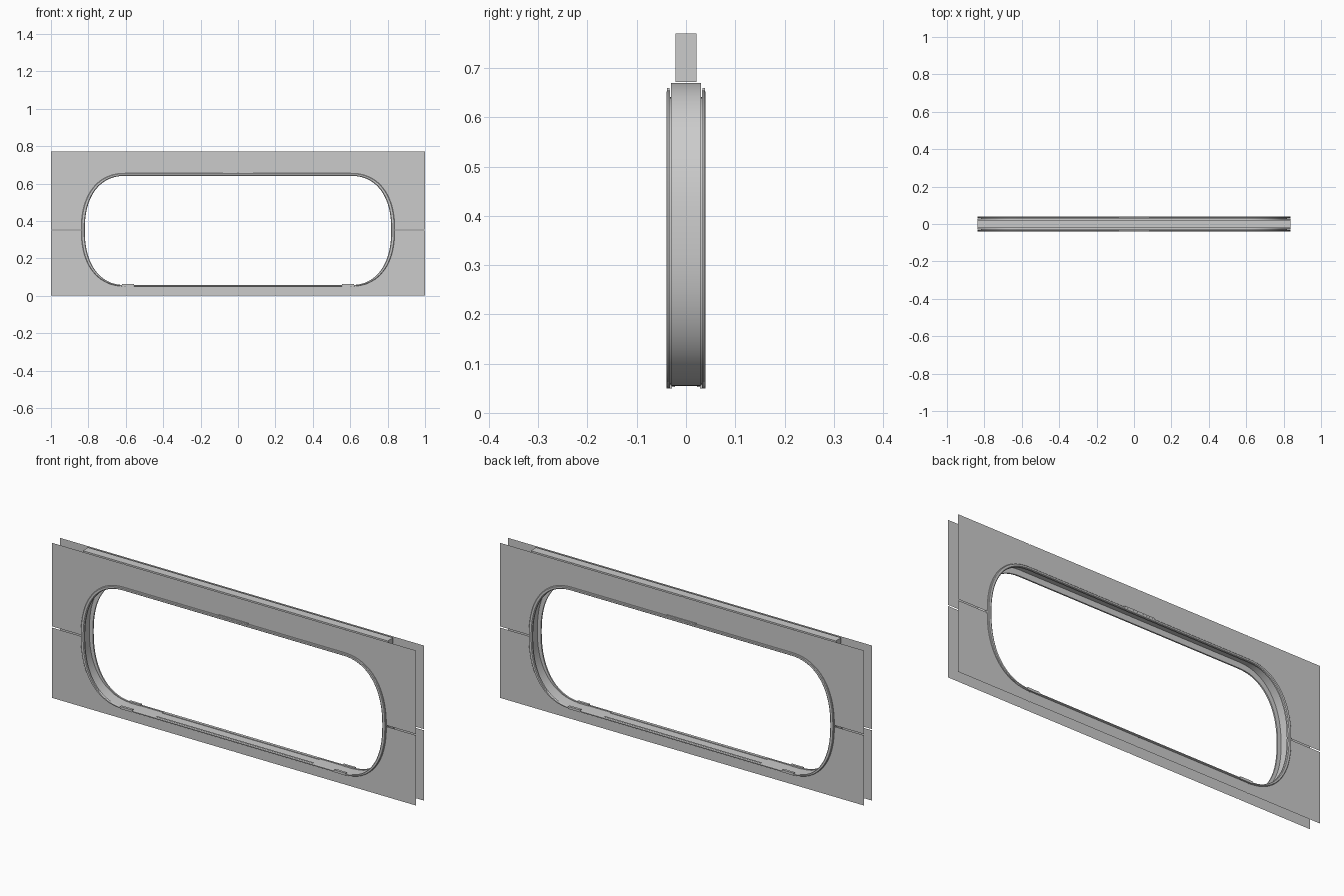
import bpy, bmesh, math

if "Cube" in bpy.data.objects:
    bpy.data.objects.remove(bpy.data.objects["Cube"])

ZC, XS, N = 0.352, 0.6, 2.3      # mid height, straight half length, corner squareness
HW, ZB, ZT = 0.838, 0.05, 0.655  # opening: half width, bottom, top
TOP, EDGE, PY, GAP = 0.77, 1.0, 0.032, 0.003


def make(name, verts, faces, smooth=False, recalc=True):
    me = bpy.data.meshes.new(name)
    me.from_pydata(verts, [], faces)
    bm = bmesh.new()
    bm.from_mesh(me)
    if recalc:
        bmesh.ops.recalc_face_normals(bm, faces=bm.faces)
    bm.to_mesh(me)
    bm.free()
    ob = bpy.data.objects.new(name, me)
    bpy.context.collection.objects.link(ob)
    if smooth:
        bpy.ops.object.select_all(action='DESELECT')
        ob.select_set(True)
        bpy.context.view_layer.objects.active = ob
        bpy.ops.object.shade_smooth_by_angle(angle=math.radians(35))
    return ob


def box(name, x0, x1, y0, y1, z0, z1):
    v = [(x, y, z) for x in (x0, x1) for y in (y0, y1) for z in (z0, z1)]
    f = [(0, 1, 3, 2), (4, 6, 7, 5), (0, 4, 5, 1), (2, 3, 7, 6), (0, 2, 6, 4), (1, 5, 7, 3)]
    return make(name, v, f)


def loop(hw, zb, zt, seg=20):
    """Closed rounded outline in x and z."""
    pts = []
    for q in range(4):
        for i in range(seg + 1):
            a = math.pi / 2 * (q + i / seg)
            c, s = math.cos(a), math.sin(a)
            if q in (1, 2) and i == 0 and q == 2:
                continue
            if q == 0 and i == 0:
                continue
            sx = 1 if q in (0, 3) else -1
            up = q < 2
            px = XS + (hw - XS) * abs(c) ** (2 / N)
            rz = (zt - ZC) if up else (ZC - zb)
            pts.append((sx * px, ZC + (1 if up else -1) * rz * abs(s) ** (2 / N)))
    return pts


def edge_z(x, up):
    """Height of the opening edge at x."""
    t = min(1, max(0, (abs(x) - XS) / (HW - XS)))
    k = (1 - t ** N) ** (1 / N)
    return max(ZC + GAP, ZC + (ZT - ZC) * k) if up else min(ZC - GAP, ZC - (ZC - ZB) * k)


# Wall skins: thin sheets split by narrow seams
def skin_piece(name, xs, up, y):
    end = TOP if up else 0
    v = []
    for x in xs:
        v += [(x, y, edge_z(x, up)), (x, y, end)]
    f = [(2 * i, 2 * i + 2, 2 * i + 3, 2 * i + 1) for i in range(len(xs) - 1)]
    make(name, v, f)


S = 0.605
corner = [S + GAP] + [XS + (HW - XS) * math.sin(math.pi / 2 * i / 20) ** (2 / N)
                      for i in range(2, 21)] + [0.85, EDGE]
for y, side in ((-PY, "front"), (PY, "back")):
    for up in (True, False):
        lev = "upper" if up else "lower"
        for s in (-1, 1):
            skin_piece(f"{side}_{lev}_corner_skin", [s * x for x in corner], up, y)
            skin_piece(f"{side}_{lev}_middle_skin", [s * GAP, s * XS, s * (S - GAP)], up, y)
        # Backing strips behind the vertical seams
        for x in (-S, 0, S):
            z0, z1 = (ZT, TOP) if up else (0, ZB)
            yi = y * 0.9
            make(f"{side}_seam_backing", [(x - .006, yi, z0), (x + .006, yi, z0),
                 (x + .006, yi, z1), (x - .006, yi, z1)], [(0, 1, 2, 3)])

# Window surround: raised lips on both faces with a recessed channel between
outer, inner, chan = (HW, ZB, ZT), (0.819, 0.057, 0.641), (0.838, 0.055, 0.67)
section = [(outer, -PY), (outer, -0.037), ((0.835, .052, .652), -0.04), ((0.823, .056, .644), -0.04),
           (inner, -0.037), (inner, -0.030), (chan, -0.030),
           (chan, 0.030), (inner, 0.030), (inner, 0.037), ((0.823, .056, .644), 0.04),
           ((0.835, .052, .652), 0.04), (outer, 0.037), (outer, PY)]
verts, faces = [], []
for dims, y in section:
    ring = loop(*dims)
    n = len(ring)
    verts += [(x, y, z) for x, z in ring]
for r in range(len(section) - 1):
    for i in range(n):
        j = (i + 1) % n
        faces.append((r * n + i, r * n + j, (r + 1) * n + j, (r + 1) * n + i))
make("window_surround", verts, faces, smooth=True)

# Header beam between the skins
box("header_beam", -0.838, 0.838, -0.021, 0.021, 0.672, TOP)

# Sill blocks at the ends of the straight sill, and low sill rails
for s in (-1, 1):
    a, b = sorted((s * 0.555, s * 0.62))
    for y in (-0.034, 0.034):
        box("sill_block", a, b, y - 0.006, y + 0.006, 0.05, 0.062)
    box("sill_rail", -0.43, 0.43, s * 0.026 - 0.004, s * 0.026 + 0.004, 0.053, 0.058)
    # Centre clip on the top lip
    box("top_clip", -0.08, 0.08, s * 0.036 - 0.003, s * 0.036 + 0.003, 0.65, 0.66)
